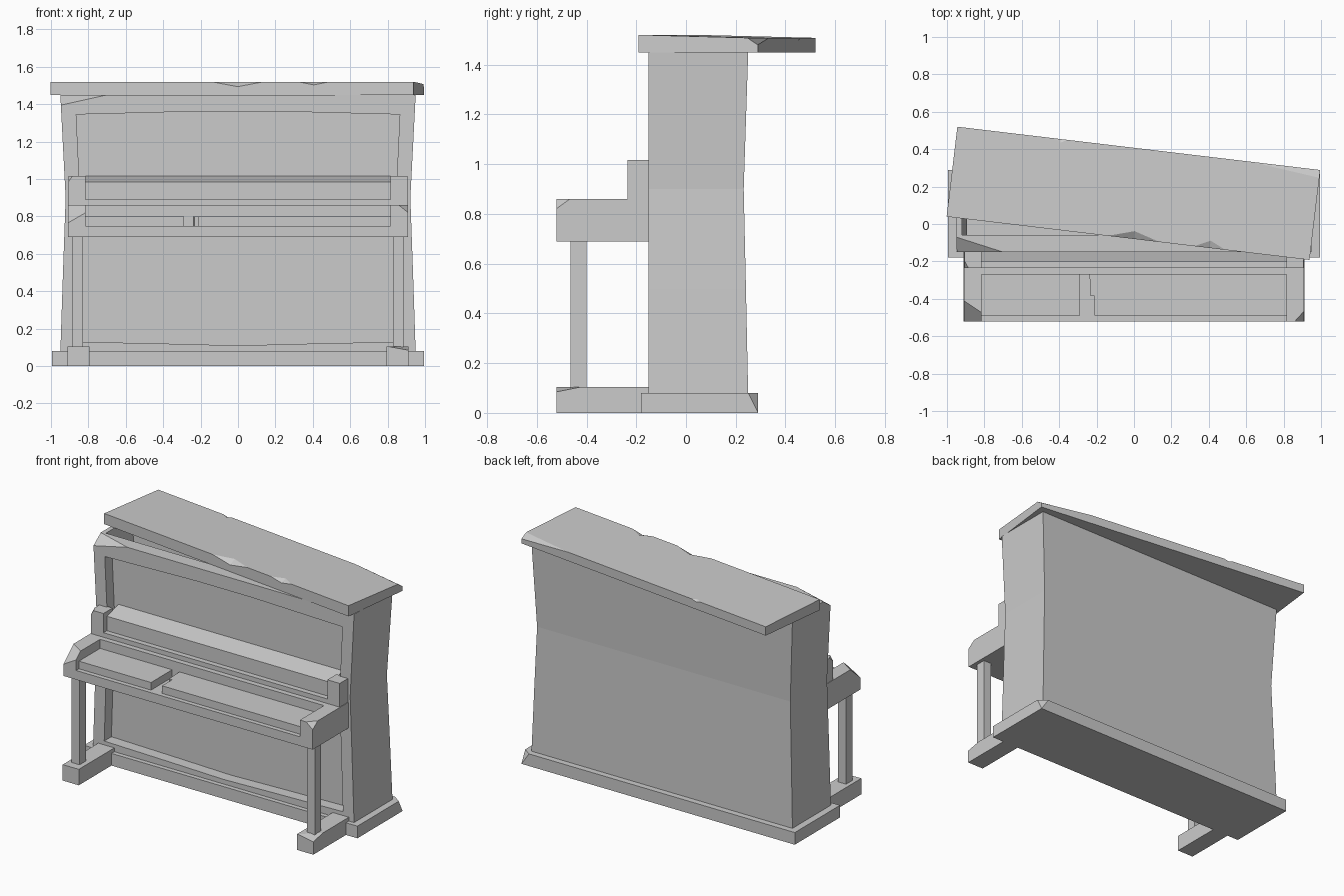
import bpy, bmesh, math
from mathutils import Vector, Matrix

if "Cube" in bpy.data.objects:
    bpy.data.objects.remove(bpy.data.objects["Cube"])


def finish(name, bm):
    bmesh.ops.recalc_face_normals(bm, faces=bm.faces)
    me = bpy.data.meshes.new(name)
    bm.to_mesh(me)
    bm.free()
    ob = bpy.data.objects.new(name, me)
    bpy.context.collection.objects.link(ob)
    return ob


def chip(bm, a, b, c, keep):
    """Break off a corner along the plane through a, b, c; keep the side of 'keep'."""
    a, b, c = Vector(a), Vector(b), Vector(c)
    n = (b - a).cross(c - a).normalized()
    if n.dot(Vector(keep) - a) > 0:
        n = -n
    r = bmesh.ops.bisect_plane(bm, geom=bm.verts[:] + bm.edges[:] + bm.faces[:],
                               plane_co=a, plane_no=n, clear_outer=True)
    edges = [e for e in r['geom_cut'] if isinstance(e, bmesh.types.BMEdge)]
    bmesh.ops.contextual_create(bm, geom=edges)


def box(name, x, y, z, chips=()):
    bm = bmesh.new()
    mid = Vector((sum(x) / 2, sum(y) / 2, sum(z) / 2))
    m = Matrix.Translation(mid) @ Matrix.Diagonal((x[1] - x[0], y[1] - y[0], z[1] - z[0], 1))
    bmesh.ops.create_cube(bm, size=1, matrix=m)
    for p in chips:
        chip(bm, *p, mid)
    return finish(name, bm)


def prism(name, pts, axis, lo, hi):
    """Extrude a 2D outline along axis 0 (y,z), 1 (x,z) or 2 (x,y)."""
    bm = bmesh.new()
    def co(p, d):
        v = list(p)
        v.insert(axis, d)
        return v
    f = bm.faces.new([bm.verts.new(co(p, lo)) for p in pts])
    r = bmesh.ops.extrude_face_region(bm, geom=[f])
    d = Vector(co((0, 0), hi - lo))
    bmesh.ops.translate(bm, vec=d, verts=[v for v in r['geom'] if isinstance(v, bmesh.types.BMVert)])
    return finish(name, bm)


def carve(ob, cutters):
    for c in cutters:
        m = ob.modifiers.new('cut', 'BOOLEAN')
        m.operation, m.solver, m.object = 'DIFFERENCE', 'EXACT', c
    bpy.context.view_layer.update()
    me = bpy.data.meshes.new_from_object(ob.evaluated_get(bpy.context.evaluated_depsgraph_get()))
    ob.modifiers.clear()
    ob.data = me
    for c in cutters:
        bpy.data.objects.remove(c)


# cabinet: chipped box with front panel recess and open top, pinched at the waist
cab = box('cabinet', (-.95, .95), (-.15, .25), (.07, 1.45),
          [((-.95, -.15, 1.395), (-.70, -.15, 1.45), (-.95, -.07, 1.45))])
panel = [(-.87, .13), (-.4, .12), (0, .11), (.4, .12), (.87, .13),
         (.87, 1.345), (.2, 1.362), (-.2, 1.362), (-.87, 1.345)]
carve(cab, [prism('panel_cutter', panel, 1, -.3, -.075),
            box('hollow_cutter', (-.92, .92), (-.06, .22), (.15, 1.6))])
bm = bmesh.new()
bm.from_mesh(cab.data)
for z in (.5, .9, 1.2):
    bmesh.ops.bisect_plane(bm, geom=bm.verts[:] + bm.edges[:] + bm.faces[:],
                           plane_co=(0, 0, z), plane_no=(0, 0, 1))
for v in bm.verts:
    t = max(0, 1 - abs(v.co.z - .9) / (.8 if v.co.z < .9 else .55))
    v.co.x *= 1 - .03 * t
    if v.co.y > .2:
        v.co.y -= .018 * t
bm.to_mesh(cab.data)
bm.free()

# plinth
box('base', (-.995, .995), (-.18, .29), (0, .08),
    [((.94, .29, .08), (.995, .25, .08), (.995, .29, .0))])

# lid: knocked askew, with dents in the front and back edges
lid = box('lid', (-.977, .977), (-.242, .242), (1.45, 1.52),
          [((.6, .242, 1.52), (.977, .2, 1.52), (.977, .242, 1.48))])
for v in lid.data.vertices:
    if v.co.z > 1.5 and v.co.y > .2:
        v.co.z -= .012
dents = []
for x, y, w, d in [(.03, -.242, .16, .03), (.44, -.242, .1, .02), (-.42, .242, .09, .025)]:
    s = -1 if y < 0 else 1
    bm = bmesh.new()
    for p in [(x - w, y, 1.52), (x + w, y, 1.52), (x, y - s * .05, 1.52), (x, y, 1.52 - d)]:
        bm.verts.new((p[0], p[1] + s * .003, p[2] + .002))
    bmesh.ops.convex_hull(bm, input=bm.verts)
    dents.append(finish('dent_cutter', bm))
carve(lid, dents)
lid.rotation_euler.z = math.radians(-6.8)
lid.location = (-.003, .164, 0)

# feet, legs, key arms and upper end blocks on both sides
foot_chip = ((.80, -.52, .105), (.91, -.42, .105), (.91, -.52, .085))
arm_chips = {-1: ((-.91, -.41, .86), (-.82, -.47, .86), (-.91, -.52, .765)),
             1: ((.91, -.465, .86), (.86, -.52, .86), (.91, -.52, .82))}
block_chip = ((-.91, -.19, 1.016), (-.885, -.235, 1.016), (-.91, -.235, .98))
for side, s in (('left', -1), ('right', 1)):
    def span(a, b):
        return sorted((s * a, s * b))
    box(side + '_foot', span(.795, .912), (-.52, -.15), (0, .105), [foot_chip] if s > 0 else [])
    box(side + '_leg', span(.828, .885), (-.465, -.40), (.10, .70))
    box(side + '_arm', span(.815, .908), (-.52, -.14), (.69, .86), [arm_chips[s]])
    box(side + '_end_block', span(.815, .905), (-.235, -.14), (.86, 1.016),
        [block_chip] if s < 0 else [])

# key bed with fall rail and music shelf in one stepped profile
profile = [(-.52, .69), (-.52, .75), (-.27, .75), (-.27, .86), (-.235, .86), (-.235, .89),
           (-.20, .89), (-.20, .985), (-.07, 1.016), (-.07, .69)]
prism('key_bed', profile, 0, -.817, .817)

# two runs of keys with a broken gap between
box('left_keys', (-.816, -.29), (-.49, -.265), (.745, .80))
prism('right_keys', [(-.21, -.49), (.816, -.49), (.816, -.265), (-.238, -.265),
                     (-.232, -.385), (-.21, -.385)], 2, .745, .80)
